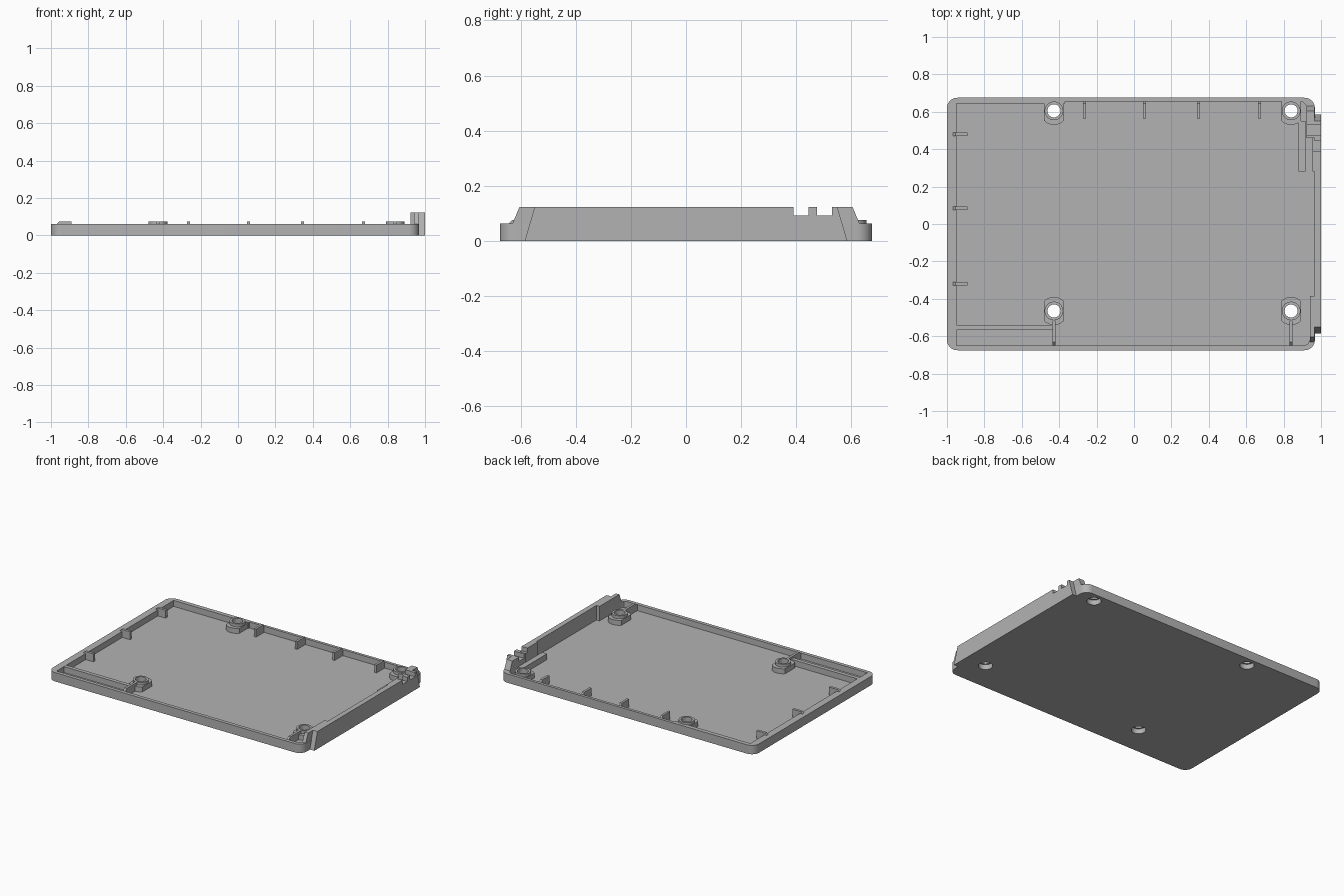
import bpy, bmesh, math
from mathutils import Vector

cube = bpy.data.objects.get("Cube")
if cube:
    bpy.data.objects.remove(cube)

grey = bpy.data.materials.new("plain grey")
grey.use_nodes = True
colour = (0.45, 0.45, 0.45, 1)
grey.diffuse_color = colour
grey.node_tree.nodes["Principled BSDF"].inputs["Base Color"].default_value = colour

WALL, RIB, TOP, FLOOR = 0.062, 0.075, 0.122, 0.02


def prism(name, outline, low, high, axis="z"):
    """Extrude a 2D outline along one axis."""
    place = {"z": lambda a, b, h: (a, b, h),
             "x": lambda a, b, h: (h, a, b),
             "y": lambda a, b, h: (a, h, b)}[axis]
    bm = bmesh.new()
    face = bm.faces.new([bm.verts.new(place(a, b, low)) for a, b in outline])
    top = bmesh.ops.extrude_face_region(bm, geom=[face])["geom"]
    shift = Vector(place(0, 0, high - low))
    bmesh.ops.translate(bm, vec=shift, verts=[v for v in top if isinstance(v, bmesh.types.BMVert)])
    bmesh.ops.recalc_face_normals(bm, faces=bm.faces)
    mesh = bpy.data.meshes.new(name)
    bm.to_mesh(mesh)
    bm.free()
    mesh.materials.append(grey)
    obj = bpy.data.objects.new(name, mesh)
    bpy.context.collection.objects.link(obj)
    return obj


def rect(x0, x1, y0, y1):
    return [(x0, y0), (x1, y0), (x1, y1), (x0, y1)]


def rounded(x0, x1, y0, y1, r, steps=8):
    pts = []
    for i, (cx, cy) in enumerate(rect(x0 + r, x1 - r, y0 + r, y1 - r)):
        for k in range(steps + 1):
            a = math.pi * (1 + i / 2 + k / steps / 2)
            pts.append((cx + r * math.cos(a), cy + r * math.sin(a)))
    return pts


def circle(x, y, r, n=32):
    return [(x + r * math.cos(2 * math.pi * k / n), y + r * math.sin(2 * math.pi * k / n))
            for k in range(n)]


def combine(target, other, mode="DIFFERENCE"):
    """Apply a boolean and remove the second object."""
    mod = target.modifiers.new("join", "BOOLEAN")
    mod.operation, mod.solver, mod.object = mode, "EXACT", other
    bpy.context.view_layer.objects.active = target
    bpy.ops.object.modifier_apply(modifier=mod.name)
    bpy.data.objects.remove(other)


# Shallow tray with stepped inner walls
tray = prism("tray", rounded(-1, 0.967, -0.675, 0.675, 0.055), 0, WALL)
cavity = [(-0.95, -0.65), (0.91, -0.65), (0.93, -0.64), (0.94, -0.62), (0.94, -0.385),
          (0.98, -0.385), (0.98, 0.28), (0.955, 0.28), (0.955, 0.46), (0.935, 0.46),
          (0.935, 0.62), (0.9, 0.655), (-0.37, 0.655), (-0.37, 0.645), (-0.95, 0.645)]
combine(tray, prism("cavity_cutter", cavity, FLOOR, 0.2))

# Screw bosses: oval pad, raised collar, counterbore below
bosses = [(x, y) for x in (-0.428, 0.84) for y in (0.605, -0.465)]
for x, y in bosses:
    reach = 0.05 if y > 0 else 0.075
    oval = [(max(-0.052, min(0.052, a)) + x, min(b, reach) + y) for a, b in circle(0, 0, 0.075)]
    combine(tray, prism("pad", oval, 0.01, 0.055), "UNION")
    combine(tray, prism("collar", circle(x, y, 0.05), 0.03, RIB), "UNION")
for x, y in bosses:
    combine(tray, prism("counterbore_cutter", circle(x, y, 0.046), -0.1, 0.035))
    combine(tray, prism("hole_cutter", circle(x, y, 0.035), -0.1, 0.2))

# Upright ribs with a sloped outer end
for i, y in enumerate((0.48, 0.085, -0.32)):
    side = [(-0.975, 0.055), (-0.955, RIB), (-0.89, RIB), (-0.89, 0.01), (-0.975, 0.01)]
    prism(f"left_rib_{i + 1}", side, y - 0.009, y + 0.009, "y")
for i, x in enumerate((-0.265, 0.055, 0.345, 0.67)):
    side = [(0.565, 0.01), (0.565, RIB), (0.645, RIB), (0.66, 0.055), (0.66, 0.01)]
    prism(f"back_rib_{i + 1}", side, x - 0.008, x + 0.008, "x")
for i, x in enumerate((-0.428, 0.84)):
    side = [(-0.515, 0.01), (-0.515, RIB), (-0.632, RIB), (-0.652, 0.055), (-0.652, 0.01)]
    prism(f"front_rib_{i + 1}", side, x - 0.008, x + 0.008, "x")

# Low inner dividers
prism("front_divider", rect(-0.96, -0.43, -0.567, -0.54), 0.01, WALL - 0.001)
prism("corner_divider", rect(0.88, 0.918, 0.28, 0.55), 0.01, WALL - 0.001)

# Tall end wall with two notches near the back
notches = [(0.39, TOP), (0.39, 0.092), (0.445, 0.092), (0.445, TOP),
           (0.475, TOP), (0.475, 0.092), (0.53, 0.092), (0.53, TOP)]
prism("end_wall", [(-0.585, 0), (-0.55, TOP)] + notches + [(0.55, TOP), (0.585, 0)],
      0.964, 1, "x")
prism("end_wall_front_return", [(-0.63, 0.03), (-0.63, WALL), (-0.605, TOP),
                                (-0.385, TOP), (-0.385, 0.03)], 0.94, 0.966, "x")
prism("end_wall_back_return", [(0.46, 0.03), (0.46, TOP)] + notches[4:] +
      [(0.605, TOP), (0.63, WALL), (0.63, 0.03)], 0.922, 0.966, "x")
prism("end_wall_thickening", [(0.28, 0.01), (0.28, TOP)] + notches[:2] +
      [(0.46, 0.092), (0.46, 0.01)], 0.955, 0.965, "x")

# Smooth the round surfaces, keep edges crisp
bpy.ops.object.select_all(action="DESELECT")
tray.select_set(True)
bpy.context.view_layer.objects.active = tray
bpy.ops.object.shade_smooth_by_angle(angle=math.radians(30))
